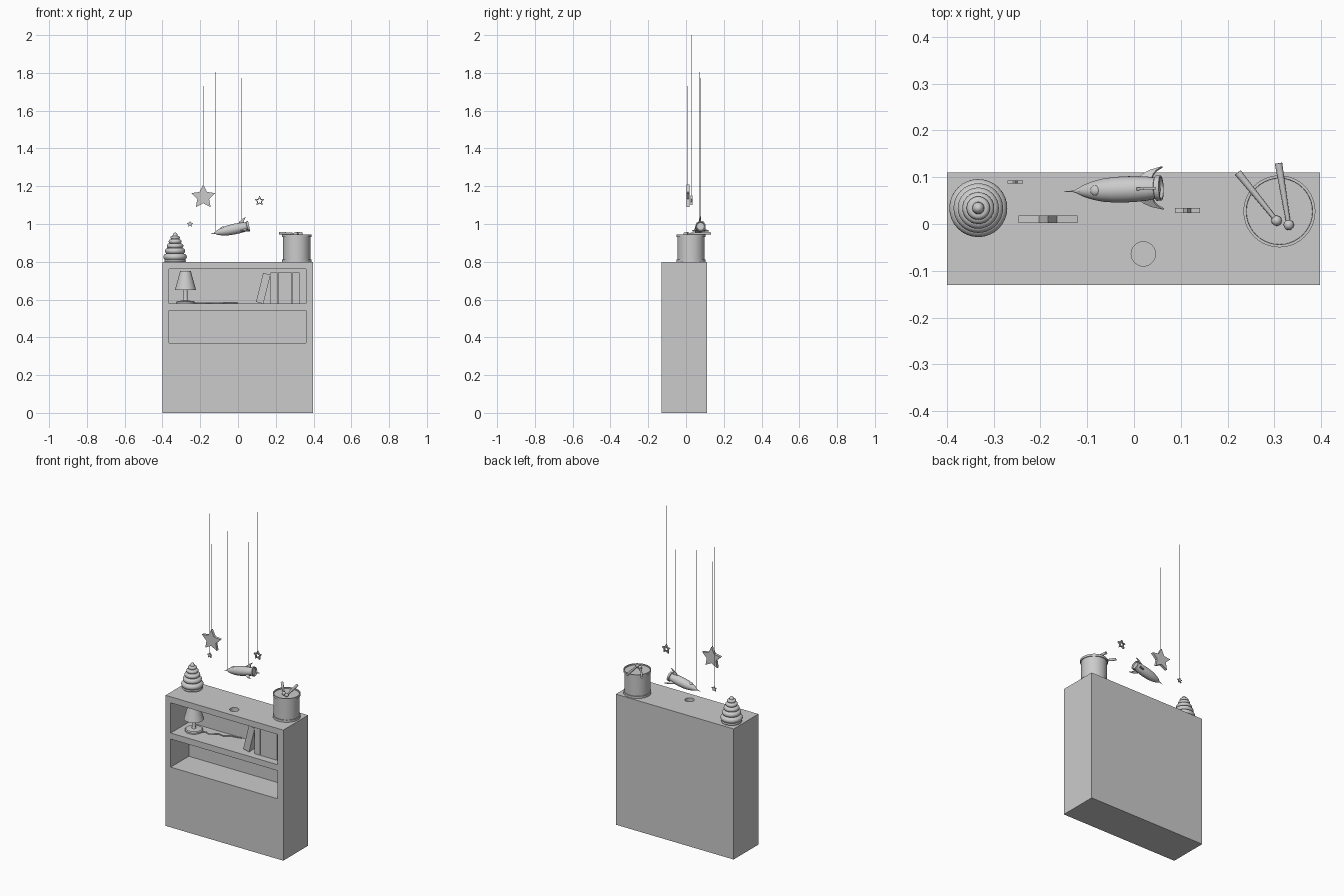
import bpy, bmesh, math
from math import sin, cos, pi, radians
from mathutils import Matrix, Vector

if "Cube" in bpy.data.objects:
    bpy.data.objects.remove(bpy.data.objects["Cube"])


def finish(bm, name, smooth=True):
    bmesh.ops.recalc_face_normals(bm, faces=bm.faces)
    me = bpy.data.meshes.new(name)
    bm.to_mesh(me)
    bm.free()
    ob = bpy.data.objects.new(name, me)
    bpy.context.collection.objects.link(ob)
    bpy.ops.object.select_all(action='DESELECT')
    ob.select_set(True)
    bpy.context.view_layer.objects.active = ob
    if smooth:
        bpy.ops.object.shade_smooth_by_angle(angle=radians(35))
    return ob


def lathe(name, profile, m, seg=32):
    """Revolve (radius, height) points around local z, then place with matrix m."""
    bm = bmesh.new()
    vs = [bm.verts.new((r, 0, z)) for r, z in profile]
    es = [bm.edges.new(p) for p in zip(vs, vs[1:])]
    bmesh.ops.spin(bm, geom=vs + es, axis=(0, 0, 1), cent=(0, 0, 0),
                   angle=2 * pi, steps=seg)
    bmesh.ops.remove_doubles(bm, verts=bm.verts, dist=1e-5)
    bm.transform(m)
    return finish(bm, name)


def box(name, lo, hi, m=Matrix()):
    lo, hi = Vector(lo), Vector(hi)
    bm = bmesh.new()
    bmesh.ops.create_cube(bm, size=1)
    bm.transform(m @ Matrix.Translation((lo + hi) / 2) @ Matrix.Diagonal((hi - lo).to_4d()))
    return finish(bm, name, False)


def prism(name, pts, depth, m, hole=None):
    """Extrude a local xz outline along y, optionally as a frame around a same-length hole."""
    bm = bmesh.new()
    n = len(pts)
    rings = [[bm.verts.new((x, y, z)) for x, z in loop]
             for loop in ([pts, hole] if hole else [pts]) for y in (-depth / 2, depth / 2)]
    if hole:
        pairs = [(0, 1), (2, 3), (0, 2), (1, 3)]
    else:
        pairs = [(0, 1)]
        for r in rings:
            bm.faces.new(r)
    for a, b in pairs:
        for i in range(n):
            j = (i + 1) % n
            bm.faces.new((rings[a][i], rings[a][j], rings[b][j], rings[b][i]))
    bm.transform(m)
    return finish(bm, name, False)


def rod(name, a, b, r1, r2, seg=8):
    a, b = Vector(a), Vector(b)
    m = Matrix.Translation(a) @ (b - a).to_track_quat('Z', 'Y').to_matrix().to_4x4()
    return lathe(name, [(0, 0), (r1, 0), (r2, (b - a).length), (0, (b - a).length)], m, seg)


def ball(name, m, r):
    return lathe(name, [(r * sin(pi * i / 12), -r * cos(pi * i / 12)) for i in range(13)], m, 20)


T = Matrix.Translation

# Cabinet with two open shelves and a round hole in the top
cabinet = box("cabinet", (-0.4, -0.13, 0), (0.398, 0.11, 0.80))
cutters = [box("upper_cut", (-0.365, -0.2, 0.578), (0.36, 0.045, 0.763)),
           box("lower_cut", (-0.365, -0.2, 0.369), (0.36, 0.045, 0.541)),
           rod("hole_cut", (0.02, -0.064, 0.72), (0.02, -0.064, 0.85), 0.026, 0.026, 32)]
for c in cutters:
    bpy.context.view_layer.objects.active = cabinet
    mod = cabinet.modifiers.new("cut", 'BOOLEAN')
    mod.operation, mod.object, mod.solver = 'DIFFERENCE', c, 'EXACT'
    bpy.ops.object.modifier_apply(modifier=mod.name)
    bpy.data.objects.remove(c)

# Lamp and its cord
lamp = T((-0.278, -0.03, 0.578))
lathe("lamp_base", [(0, 0), (0.05, 0), (0.05, 0.009), (0.045, 0.014), (0.013, 0.017),
                    (0.01, 0.025), (0.01, 0.11), (0, 0.11)], lamp)
lathe("lamp_shade", [(0.056, 0.073), (0.028, 0.173), (0.026, 0.173), (0.054, 0.073),
                     (0.056, 0.073)], lamp)
cu = bpy.data.curves.new("lamp_cord", 'CURVE')
cu.dimensions, cu.bevel_depth, cu.bevel_resolution = '3D', 0.003, 2
sp = cu.splines.new('NURBS')
sp.points.add(12)
for i, p in enumerate(sp.points):
    t = i / 12
    p.co = (-0.235 + 0.235 * t, -0.03 + 0.07 * t + 0.016 * sin(i * pi / 2) * (1 - t * t), 0.581, 1)
sp.use_endpoint_u, sp.order_u = True, 4
bpy.context.collection.objects.link(bpy.data.objects.new("lamp_cord", cu))

# Books
for i in range(4):
    x = 0.172 + i * 0.0387
    box(f"book_{i + 1}", (x, -0.085, 0.578), (x + 0.037, 0.03, 0.742))
box("leaning_book", (-0.04, -0.085, 0), (0, 0.03, 0.158),
    T((0.134, 0, 0.578)) @ Matrix.Rotation(radians(14), 4, 'Y'))

# Ring stacker
stack = T((-0.333, 0.034, 0.80))
lathe("stacker_base", [(0, 0), (0.056, 0), (0.058, 0.004), (0.055, 0.011), (0, 0.011)], stack)
z = 0.009
for i, (r, h) in enumerate([(0.062, 0.034), (0.053, 0.03), (0.044, 0.026),
                            (0.034, 0.023), (0.025, 0.019)]):
    prof = [(0, z)] + [(r - h / 2 + h / 2 * sin(pi * k / 10), z + h / 2 - h / 2 * cos(pi * k / 10))
                       for k in range(11)] + [(0, z + h)]
    lathe(f"stacker_ring_{i + 1}", prof, stack)
    z += h * 0.97
lathe("stacker_knob", [(0, z - 0.003), (0.013, z), (0.012, z + 0.008), (0.006, z + 0.016),
                       (0, z + 0.018)], stack, 20)

# Drum and drumsticks
drum = T((0.311, 0.027, 0.80))
lathe("drum_body", [(0, 0), (0.072, 0), (0.072, 0.138), (0, 0.138)], drum, 40)
for name, zr in (("drum_bottom_rim", 0), ("drum_top_rim", 0.132)):
    lathe(name, [(0.07, zr), (0.077, zr), (0.077, zr + 0.013), (0.071, zr + 0.013), (0.07, zr)],
          drum, 40)
for i, (tip, butt) in enumerate([((0.305, 0.007, 0.948), (0.222, 0.11, 0.951)),
                                 ((0.331, -0.002, 0.948), (0.309, 0.13, 0.951))]):
    rod(f"drumstick_{i + 1}", tip, butt, 0.0045, 0.008, 14)
    ball(f"drumstick_tip_{i + 1}", T(tip), 0.011)


# Hanging stars
def star(r, inner=0.5):
    return [(rr * sin(pi * k / 5), rr * cos(pi * k / 5))
            for k in range(10) for rr in [r if k % 2 == 0 else r * inner]]


for name, c, r, d, top, hollow, sr in (
        ("big_star", (-0.184, 0.010, 1.143), 0.066, 0.016, 1.73, False, 0.0018),
        ("open_star", (0.114, 0.0285, 1.122), 0.028, 0.011, 2.0, True, 0.001),
        ("small_star", (-0.254, 0.090, 1.0), 0.017, 0.007, 1.868, False, 0.001)):
    prism(name, star(r), d, T(c), star(r * 0.58) if hollow else None)
    rod(name + "_string", (c[0], c[1], c[2] + r * 0.95), (c[0], c[1], top), sr, sr, 6)

# Rocket: local z points from tail to nose, local x points up
tail, nose = Vector((0.058, 0.077, 0.989)), Vector((-0.15, 0.069, 0.946))
az = (nose - tail).normalized()
ay = az.cross(Vector((0, 0, 1))).normalized()
ax = ay.cross(az)
rocket = Matrix((ax, ay, az)).transposed().to_4x4()
rocket.translation = tail
lathe("rocket_body", [(0, 0.006), (0.02, 0.006), (0.023, 0), (0.027, 0), (0.027, 0.011),
                      (0.0225, 0.013), (0.0255, 0.03), (0.0275, 0.055), (0.028, 0.08),
                      (0.027, 0.105), (0.0245, 0.128), (0.0195, 0.15), (0.0125, 0.17),
                      (0.0055, 0.183), (0.002, 0.19), (0.0006, 0.212), (0, 0.212)], rocket)
fin = [(0.021, 0.052), (0.034, 0.044), (0.044, 0.028), (0.052, 0.001),
       (0.044, 0.012), (0.035, 0.019), (0.021, 0.022)]
for i in range(3):
    prism(f"rocket_fin_{i + 1}", fin, 0.006, rocket @ Matrix.Rotation(2 * pi * i / 3, 4, 'Z'))
ball("rocket_window", rocket @ T((0.018, 0, 0.14)) @ Matrix.Diagonal((0.7, 1, 1, 1)), 0.011)
for i, (x, y, z0, z1) in enumerate([(-0.118, 0.070, 0.96, 1.804), (0.02, 0.075, 1.0, 1.772)]):
    rod(f"rocket_string_{i + 1}", (x, y, z0), (x, y, z1), 0.001, 0.001, 6)
